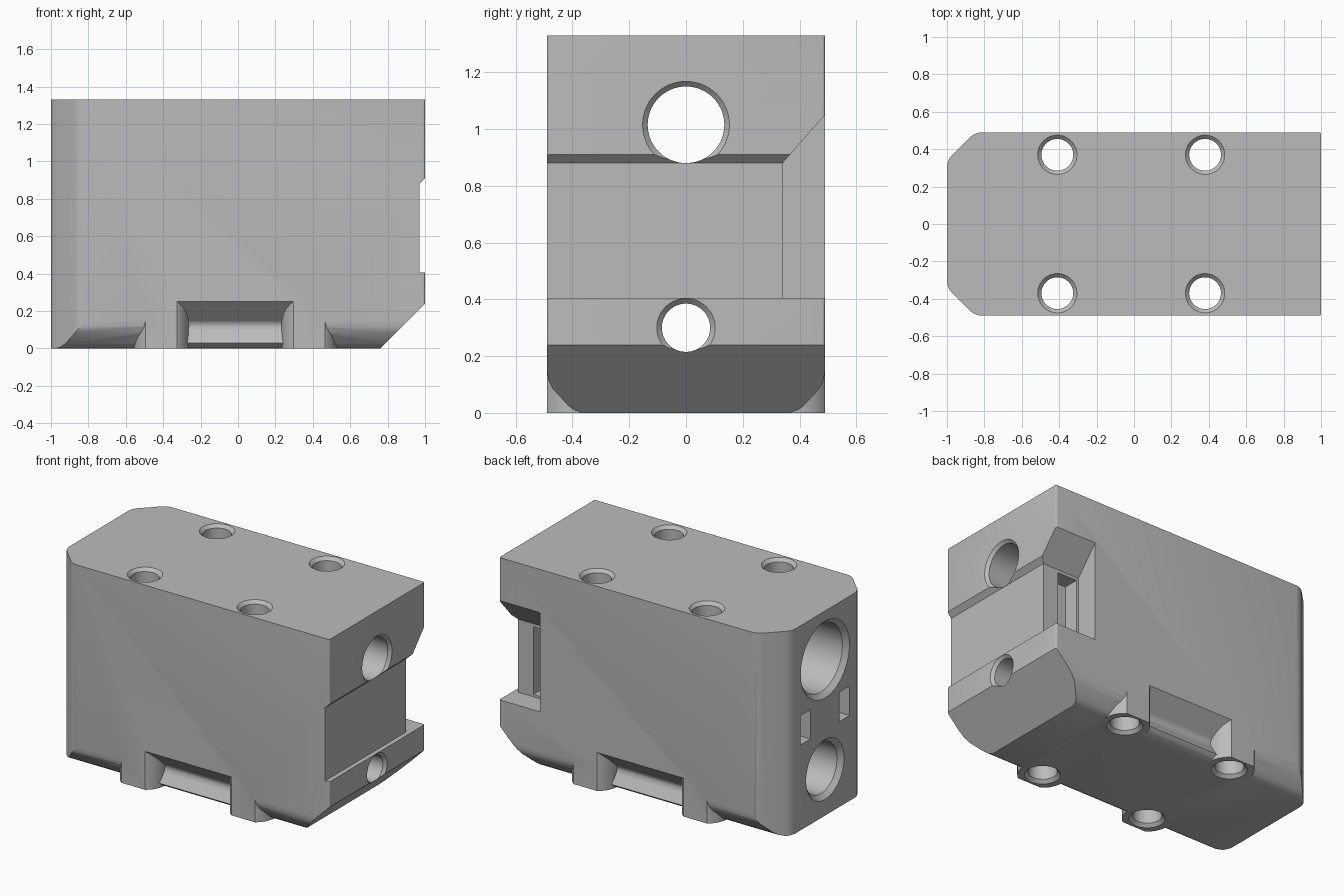
import bpy, bmesh, math
from mathutils import Vector

old = bpy.data.objects.get("Cube")
if old:
    bpy.data.objects.remove(old, do_unlink=True)

gray = bpy.data.materials.new("plain gray")
gray.use_nodes = True
gray.diffuse_color = (0.5, 0.5, 0.5, 1)
gray.node_tree.nodes["Principled BSDF"].inputs["Base Color"].default_value = (0.5, 0.5, 0.5, 1)


def finish(name, bm):
    bmesh.ops.recalc_face_normals(bm, faces=bm.faces[:])
    mesh = bpy.data.meshes.new(name)
    bm.to_mesh(mesh)
    bm.free()
    ob = bpy.data.objects.new(name, mesh)
    bpy.context.collection.objects.link(ob)
    mesh.materials.append(gray)
    return ob


def place(axis, a, b, t):
    """Profile point (a, b) at distance t along an axis."""
    return {"x": (t, a, b), "y": (a, t, b), "z": (a, b, t)}[axis]


def prism(name, axis, profile, start, end, rounding=None):
    bm = bmesh.new()
    low = [bm.verts.new(place(axis, a, b, start)) for a, b in profile]
    high = [bm.verts.new(place(axis, a, b, end)) for a, b in profile]
    bm.faces.new(low)
    bm.faces.new(high)
    sides = []
    for i in range(len(low)):
        j = (i + 1) % len(low)
        bm.faces.new((low[i], low[j], high[j], high[i]))
        sides.append((low[i], high[i]))
    bmesh.ops.recalc_face_normals(bm, faces=bm.faces[:])
    if rounding:
        for left_end, size in rounding:
            edges = [bm.edges.get(s) for s in sides
                     if s[0].is_valid and (s[0].co.x < 0) == left_end]
            bmesh.ops.bevel(bm, geom=edges, offset=size, segments=4,
                            profile=0.5, affect='EDGES')
            sides = [s for s in sides if s[0].is_valid and s[1].is_valid]
    return finish(name, bm)


def lathe(name, axis, ca, cb, steps, sides=56):
    """Round cutter through (ca, cb), with (distance, radius) steps."""
    bm = bmesh.new()
    rings = []
    for t, r in steps:
        rings.append([bm.verts.new(place(axis, ca + r * math.cos(k * math.tau / sides),
                                         cb + r * math.sin(k * math.tau / sides), t))
                      for k in range(sides)])
    for p, q in zip(rings, rings[1:]):
        for k in range(sides):
            n = (k + 1) % sides
            bm.faces.new((p[k], p[n], q[n], q[k]))
    bm.faces.new(rings[0])
    bm.faces.new(rings[-1])
    return finish(name, bm)


def cut(target, tool):
    tool.hide_render = True
    mod = target.modifiers.new("cut", 'BOOLEAN')
    mod.operation = 'DIFFERENCE'
    mod.solver = 'EXACT'
    mod.object = tool
    bpy.context.view_layer.objects.active = target
    bpy.ops.object.modifier_apply(modifier=mod.name)
    bpy.data.objects.remove(tool, do_unlink=True)


H, W = 1.33, 0.49
screw_x = (-0.41, 0.38)

# main block with two cut corners at one end
plan = [(1, -W), (1, W), (-0.85, W), (-1, 0.34), (-1, -0.34), (-0.85, -W)]
block = prism("housing_block", "z", plan, 0, H, [(True, 0.035), (False, 0.01)])

# sloped bottom edge at the right end
cut(block, prism("slope", "y", [(0.66, -0.1), (1.1, 0.34), (1.1, -0.1)], -0.7, 0.7))

# rounded lower edges and hooked grooves, leaving round bosses at the screws
edge_profile = [(0.6, 0.17), (W, 0.15), (0.485, 0.115), (0.47, 0.085), (0.415, 0.025),
                (0.395, 0.01), (0.36, -0.002), (0.36, -0.1), (0.6, -0.1)]
groove_profile = [(0.6, 0.36), (W, 0.25), (0.385, 0.145), (0.376, 0.13), (0.375, 0.115),
                  (0.381, 0.095), (0.42, 0.03), (0.425, 0.02), (0.425, -0.1), (0.6, -0.1)]
for s in (-1, 1):
    for profile, x0, x1 in ((edge_profile, -1.2, 1.2), (groove_profile, *screw_x)):
        tool = prism("edge", "x", [(s * y, z) for y, z in profile], x0, x1)
        for x in screw_x:
            cut(tool, lathe("boss", "z", x, s * 0.37, [(-0.3, 0.147), (0.5, 0.147)]))
        cut(block, tool)

# shallow step across the right end
cut(block, prism("step", "y", [(1.1, 0.405), (0.97, 0.405), (0.97, 0.88), (1.1, 1.01)],
                 -0.7, 0.7))

# deep pocket in the back corner, with a side window
pocket = [(0.34, 0.405), (0.6, 0.405), (0.6, 1.175), (0.34, 0.88)]
cut(block, prism("pocket", "x", pocket, 0.705, 1.2))
cut(block, prism("window", "x", [(0.24, 0.42), (0.4, 0.42), (0.4, 0.86), (0.24, 0.86)],
                 0.72, 0.86))

# stepped bores along the length: height, wide radius, narrow radius, rim
for z, wide, narrow, rim in ((1.015, 0.22, 0.135, 0.018), (0.3, 0.165, 0.085, 0.018)):
    cut(block, lathe("bore", "x", 0, z, [
        (-1.03, wide + 0.06), (-0.97, wide), (0.8, wide), (0.8, narrow),
        (1 - rim, narrow), (1.03, narrow + rim + 0.03)]))

# small rectangular slots in the left end
for y in (-0.2, 0.2):
    slot = [(y - 0.05, 0.555), (y + 0.05, 0.555), (y + 0.05, 0.745), (y - 0.05, 0.745)]
    cut(block, prism("slot", "x", slot, -1.1, -0.7))

# countersunk screw holes
for x in screw_x:
    for y in (-0.37, 0.37):
        cut(block, lathe("screw_hole", "z", x, y, [
            (-0.02, 0.125), (0.02, 0.085), (H - 0.02, 0.085), (H + 0.02, 0.125)]))

bpy.ops.object.select_all(action='DESELECT')
block.select_set(True)
bpy.context.view_layer.objects.active = block
bpy.ops.object.shade_smooth_by_angle(angle=math.radians(30))
